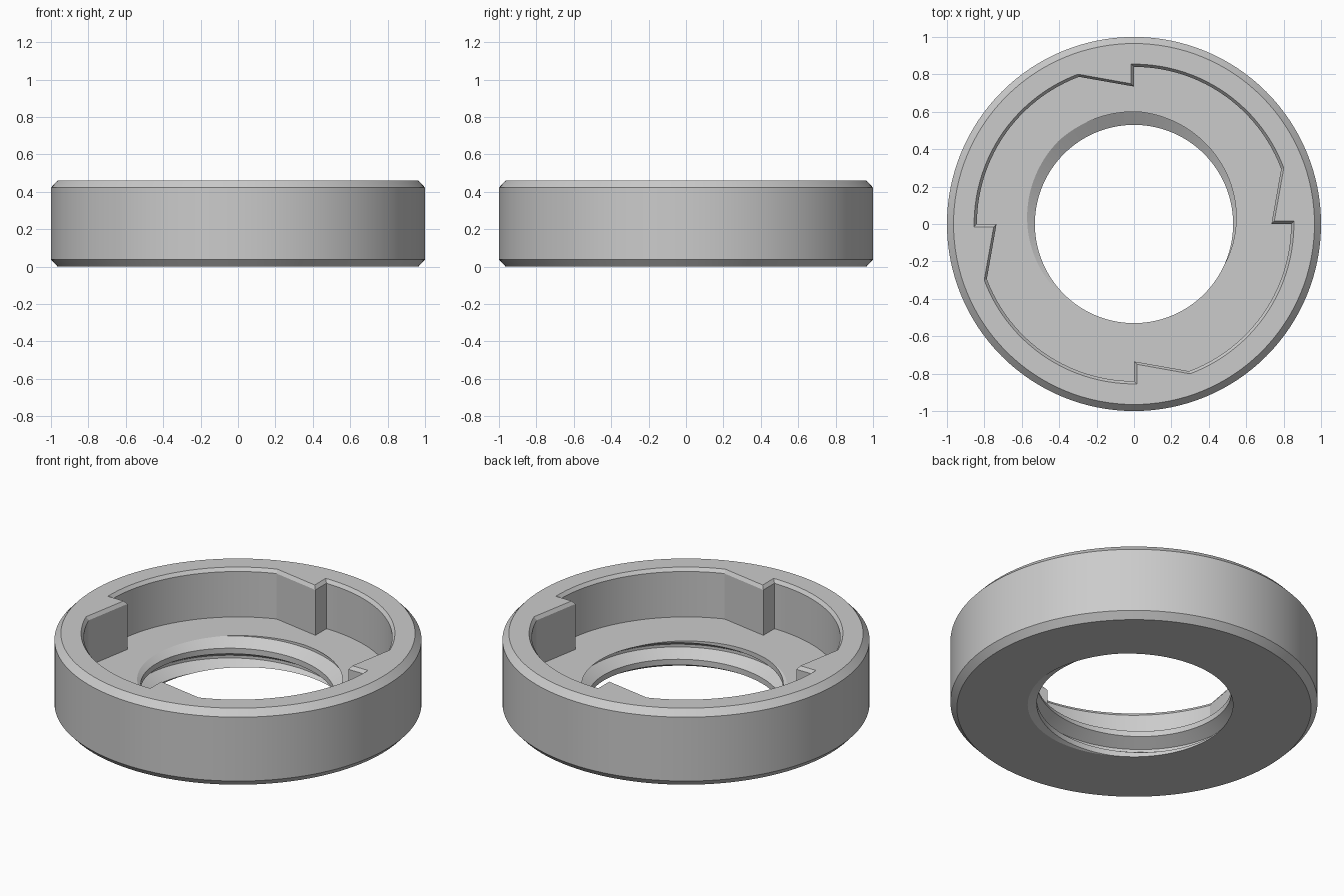
import bpy
import bmesh
from math import radians, cos, sin, tau

cube = bpy.data.objects.get("Cube")
if cube:
    bpy.data.objects.remove(cube)

SEG = 128            # segments round the ring
TOP, FLOOR = 0.46, 0.167
PITCH = 0.133

bm = bmesh.new()


def add_loop(points, z):
    verts = [bm.verts.new((x, y, z)) for x, y in points]
    edges = [bm.edges.new((a, b)) for a, b in zip(verts, verts[1:] + verts[:1])]
    return verts, edges


def loft(loops):
    for (lower, _), (upper, _) in zip(loops, loops[1:]):
        n = len(lower)
        for i in range(n):
            j = (i + 1) % n
            bm.faces.new((lower[i], lower[j], upper[j], upper[i]))


def circle(r):
    return [(r * cos(tau * i / SEG), r * sin(tau * i / SEG)) for i in range(SEG)]


def pocket(grow):
    """Pocket outline with four ratchet-shaped teeth."""
    r = 0.84 + grow
    quarter = [(r, grow), (0.735 + grow, grow)]
    for i in range(25):
        a = radians(20.5 + 68 * i / 24)
        quarter.append((r * cos(a), r * sin(a)))
    points = []
    for q in range(4):
        c, s = cos(q * tau / 4), sin(q * tau / 4)
        points += [(x * c - y * s, x * s + y * c) for x, y in quarter]
    return points


# Threaded bore: a helical strip trimmed flat at the base and pocket floor
profile = [(-0.125, 0.53), (0.125, 0.53), (0.4375, 0.6), (0.5625, 0.6)]
rows = [(turn + u, r) for turn in range(-2, 4) for u, r in profile]
start = FLOOR - PITCH * 290 / 360
columns = []
for i in range(SEG + 1):
    a = tau * i / SEG
    columns.append([bm.verts.new((r * cos(a), r * sin(a), start + PITCH * (u + i / SEG)))
                    for u, r in rows])
for left, right in zip(columns, columns[1:]):
    for k in range(len(rows) - 1):
        bm.faces.new((left[k], right[k], right[k + 1], left[k + 1]))
bmesh.ops.remove_doubles(bm, verts=bm.verts[:], dist=1e-4)


def trim(z, direction):
    cut = bmesh.ops.bisect_plane(bm, geom=bm.verts[:] + bm.edges[:] + bm.faces[:], dist=1e-6,
                                 plane_co=(0, 0, z), plane_no=(0, 0, direction),
                                 clear_outer=True)
    return [e for e in cut["geom_cut"] if isinstance(e, bmesh.types.BMEdge)]


trim(0, -1)
trim(FLOOR, 1)


def rim_edges(z):
    return [e for e in bm.edges if all(abs(v.co.z - z) < 1e-5 for v in e.verts)]


bore_base, bore_top = rim_edges(0), rim_edges(FLOOR)

# Outer wall with chamfers, and the pocket wall with its small lip chamfer
outer = [add_loop(circle(r), z) for r, z in
         ((0.965, 0), (1, 0.038), (1, TOP - 0.038), (0.965, TOP))]
inner = [add_loop(pocket(g), z) for g, z in
         ((0, FLOOR), (0, TOP - 0.02), (0.015, TOP))]
loft(outer)
loft(inner)

# Flat base, pocket floor and top rim
for edges in (outer[0][1] + bore_base, inner[0][1] + bore_top, outer[-1][1] + inner[-1][1]):
    bmesh.ops.triangle_fill(bm, edges=edges, use_beauty=True, normal=(0, 0, 1))
bmesh.ops.recalc_face_normals(bm, faces=bm.faces[:])

mesh = bpy.data.meshes.new("threaded_ring")
bm.to_mesh(mesh)
bm.free()
ring = bpy.data.objects.new("threaded_ring", mesh)
bpy.context.collection.objects.link(ring)

grey = bpy.data.materials.new("light_grey")
grey.use_nodes = True
grey.diffuse_color = (0.6, 0.6, 0.6, 1)
grey.node_tree.nodes["Principled BSDF"].inputs["Base Color"].default_value = (0.6, 0.6, 0.6, 1)
mesh.materials.append(grey)

bpy.ops.object.select_all(action="DESELECT")
ring.select_set(True)
bpy.context.view_layer.objects.active = ring
bpy.ops.object.shade_smooth_by_angle(angle=radians(25))
